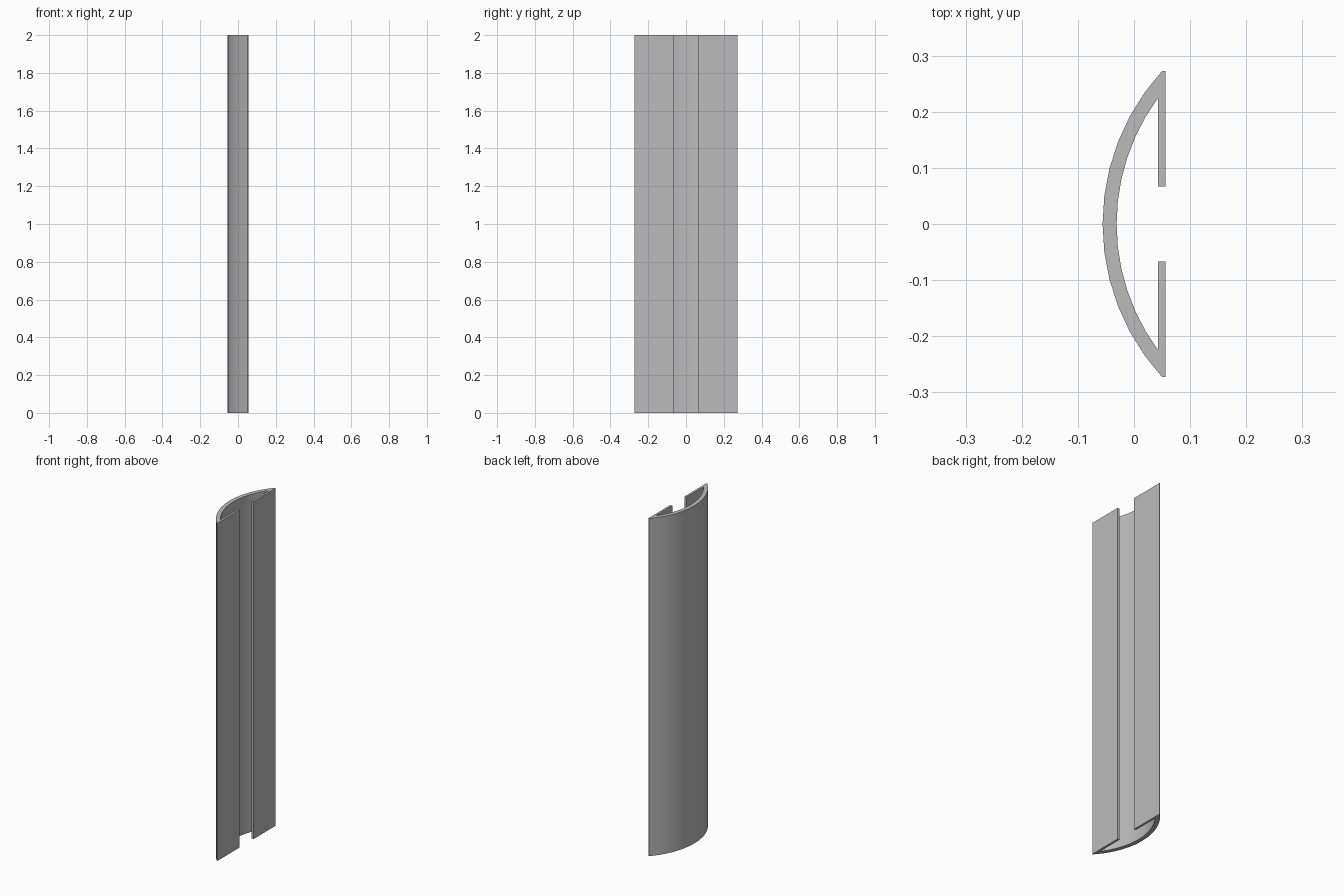
import bpy
import bmesh
import math

if "Cube" in bpy.data.objects:
    bpy.data.objects.remove(bpy.data.objects["Cube"], do_unlink=True)

HEIGHT = 2.0
CENTRE_X = 0.348          # shared centre of both arcs
OUTER_R, INNER_R = 0.404, 0.379
HALF_WIDTH = 0.273
LIP_BACK, LIP_FACE = 0.043, 0.056
SLOT_HALF = 0.067
SEGMENTS = 12


def arc(radius, half_y):
    """Points on the curved wall, from -half_y to +half_y."""
    end = math.asin(half_y / radius)
    angles = [end * (2 * i / SEGMENTS - 1) for i in range(SEGMENTS + 1)]
    return [(CENTRE_X - radius * math.cos(a), radius * math.sin(a)) for a in angles]


# Closed cross-section: outer arc, +y lip, inner arc back, -y lip
inner_half = math.sqrt(INNER_R ** 2 - (CENTRE_X - LIP_BACK) ** 2)
lip = [(LIP_FACE, HALF_WIDTH), (LIP_FACE, SLOT_HALF), (LIP_BACK, SLOT_HALF)]
mirrored_lip = [(x, -y) for x, y in reversed(lip)]
profile = (arc(OUTER_R, HALF_WIDTH) + lip
           + arc(INNER_R, inner_half)[::-1] + mirrored_lip)

# Extrude the section upwards
bm = bmesh.new()
base = bm.faces.new([bm.verts.new((x, y, 0)) for x, y in profile])
result = bmesh.ops.extrude_face_region(bm, geom=[base], use_keep_orig=True)
top_verts = [g for g in result["geom"] if isinstance(g, bmesh.types.BMVert)]
bmesh.ops.translate(bm, verts=top_verts, vec=(0, 0, HEIGHT))
bmesh.ops.recalc_face_normals(bm, faces=bm.faces[:])
mesh = bpy.data.meshes.new("slotted_curved_channel")
bm.to_mesh(mesh)
bm.free()

channel = bpy.data.objects.new("slotted_curved_channel", mesh)
bpy.context.collection.objects.link(channel)

# Plain grey finish
grey = bpy.data.materials.new("plain_grey")
grey.use_nodes = True
colour = (0.5, 0.5, 0.5, 1)
grey.diffuse_color = colour
grey.node_tree.nodes["Principled BSDF"].inputs["Base Color"].default_value = colour
mesh.materials.append(grey)

# Smooth arcs, sharp corners
bpy.ops.object.select_all(action="DESELECT")
channel.select_set(True)
bpy.context.view_layer.objects.active = channel
bpy.ops.object.shade_smooth_by_angle(angle=math.radians(30))
